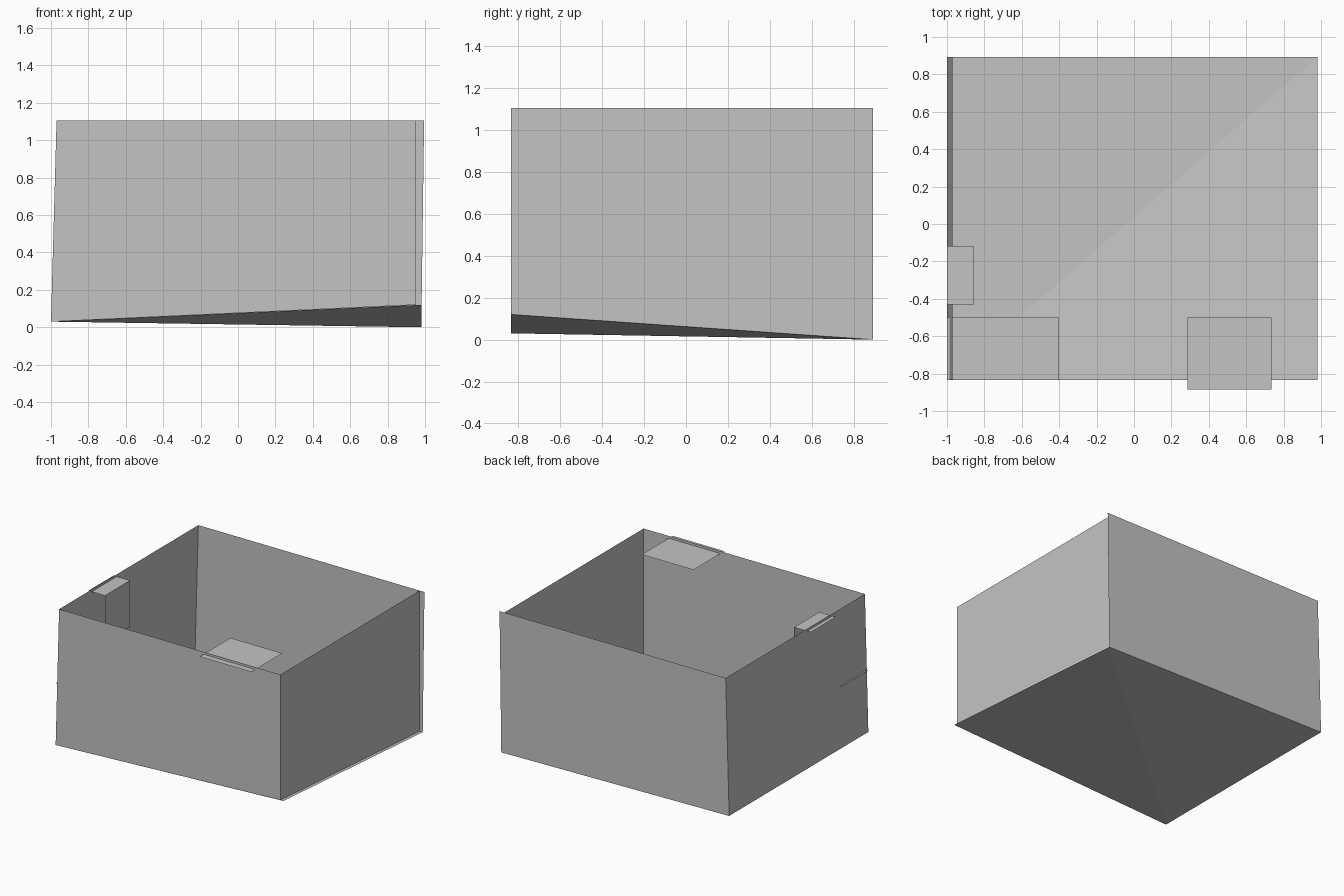
import bpy
import bmesh

cube = bpy.data.objects.get("Cube")
if cube:
    bpy.data.objects.remove(cube, do_unlink=True)

# One plain grey for every panel
grey = bpy.data.materials.new("plain_grey")
grey.use_nodes = True
colour = (0.55, 0.55, 0.55, 1.0)
grey.diffuse_color = colour
grey.node_tree.nodes["Principled BSDF"].inputs["Base Color"].default_value = colour


def panel(name, corners, faces=None):
    """Thin sheet through the given corners."""
    bm = bmesh.new()
    verts = [bm.verts.new(c) for c in corners]
    for face in faces or [range(len(verts))]:
        bm.faces.new([verts[i] for i in face])
    mesh = bpy.data.meshes.new(name)
    bm.to_mesh(mesh)
    bm.free()
    mesh.materials.append(grey)
    obj = bpy.data.objects.new(name, mesh)
    bpy.context.collection.objects.link(obj)
    return obj


def shelf(name, x0, x1, y0, y1, z):
    """Level rectangular sheet."""
    return panel(name, [(x0, y0, z), (x1, y0, z), (x1, y1, z), (x0, y1, z)])


FRONT, BACK, TOP = -0.835, 0.893, 1.105
RIGHT_LOW, RIGHT_TOP = -1.0, -0.97   # right wall leans inwards
LEFT = 0.953                         # left wall is upright
FLOOR_LEFT = 0.98

# Warped floor, creased along one diagonal
panel("floor",
      [(RIGHT_LOW, FRONT, 0.03), (FLOOR_LEFT, FRONT, 0.12),
       (FLOOR_LEFT, BACK, 0.0), (RIGHT_LOW, BACK, 0.03)],
      [(0, 1, 2), (0, 2, 3)])

# Four walls
panel("front_wall", [(RIGHT_LOW, FRONT, 0.03), (LEFT, FRONT, 0.12),
                     (LEFT, FRONT, TOP), (RIGHT_TOP, FRONT, TOP)])
panel("back_wall", [(FLOOR_LEFT, BACK, 0.0), (RIGHT_LOW, BACK, 0.03),
                    (RIGHT_TOP, BACK, TOP), (0.995, BACK, TOP)])
panel("right_wall", [(RIGHT_LOW, BACK, 0.03), (RIGHT_LOW, FRONT, 0.03),
                     (RIGHT_TOP, FRONT, TOP), (RIGHT_TOP, BACK, TOP)])
panel("left_wall", [(LEFT, FRONT, 0.12), (LEFT, BACK, 0.0),
                    (LEFT, BACK, TOP), (LEFT, FRONT, TOP)])

# Shelves that pass through the walls
shelf("front_shelf", 0.285, 0.735, -0.885, -0.5, 1.087)
shelf("corner_shelf", -1.0, -0.4, -0.833, -0.5, 0.515)
shelf("right_shelf", -1.0, -0.856, -0.43, -0.117, 1.087)

# Upright panel hanging from the right shelf
panel("right_shelf_front", [(-0.856, -0.43, 0.72), (-0.856, -0.117, 0.72),
                            (-0.856, -0.117, 1.087), (-0.856, -0.43, 1.087)])
